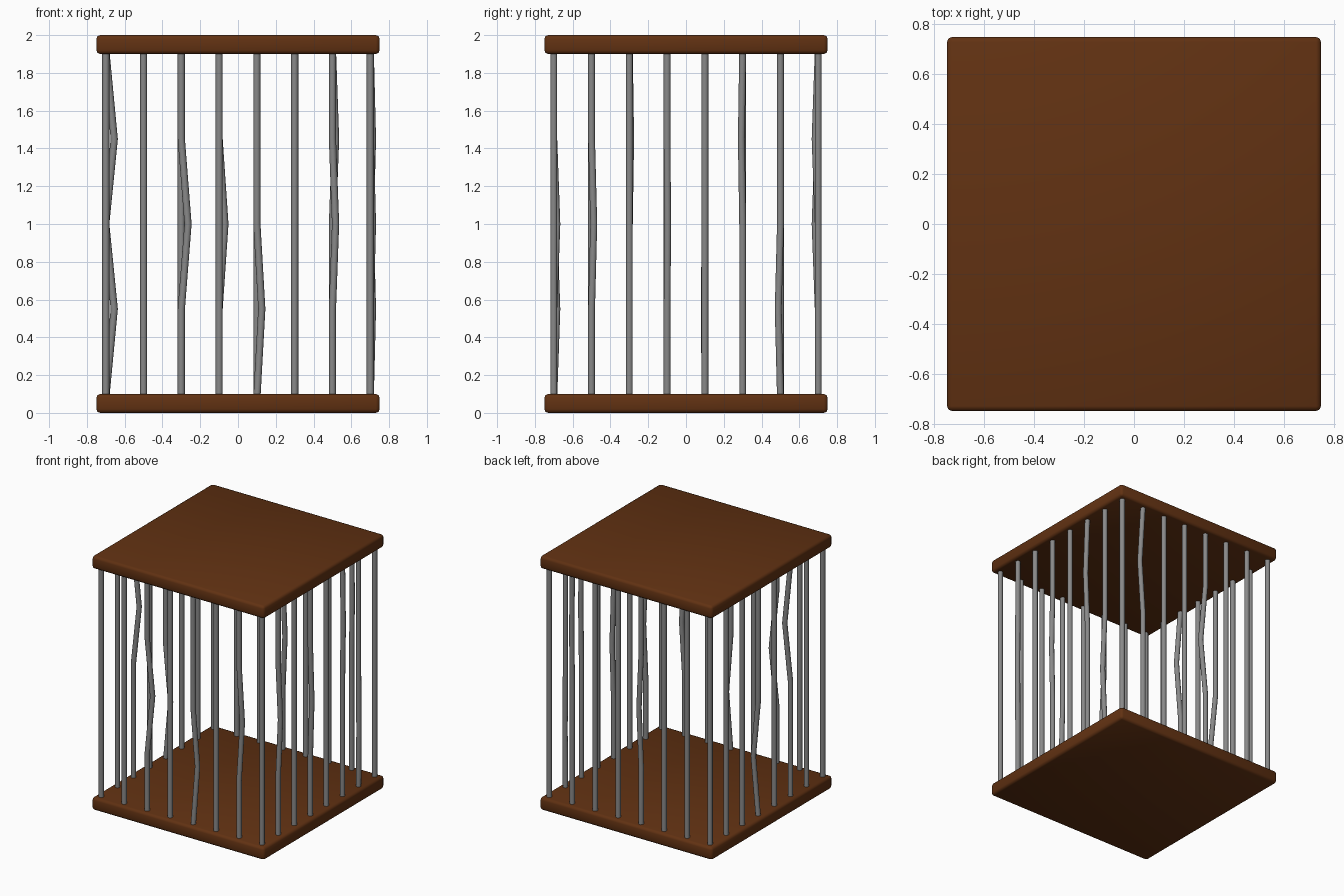
import bpy
import bmesh
import math
from mathutils import Vector

cube = bpy.data.objects.get("Cube")
if cube:
    bpy.data.objects.remove(cube)


def material(name, rgb):
    mat = bpy.data.materials.new(name)
    mat.use_nodes = True
    mat.diffuse_color = (*rgb, 1)
    mat.node_tree.nodes["Principled BSDF"].inputs["Base Color"].default_value = (*rgb, 1)
    return mat


WOOD = material("brown wood", (0.12, 0.031, 0.006))
METAL = material("grey metal", (0.25, 0.25, 0.25))


def finish(bm, name, mat):
    bmesh.ops.recalc_face_normals(bm, faces=bm.faces)
    mesh = bpy.data.meshes.new(name)
    bm.to_mesh(mesh)
    bm.free()
    mesh.materials.append(mat)
    mesh.shade_smooth()
    obj = bpy.data.objects.new(name, mesh)
    bpy.context.collection.objects.link(obj)
    return obj


# Chamfered wooden plate, softly shaded across its edges
def plate(name, z):
    bm = bmesh.new()
    bmesh.ops.create_cube(bm, size=1)
    bmesh.ops.scale(bm, vec=(1.5, 1.5, 0.1), verts=bm.verts)
    bmesh.ops.translate(bm, vec=(0, 0, z), verts=bm.verts)
    bmesh.ops.bevel(bm, geom=bm.edges[:], offset=0.02, segments=2,
                    profile=0.5, affect='EDGES')
    finish(bm, name, WOOD)


# Upright bar made of stacked rings; one ring may be pushed out of line
SIDES = 10
RADIUS = 0.019
LEVELS = (0.08, 0.55, 1.0, 1.45, 1.92)
PULL = 0.0236
PULL_CENTRE = Vector((1.2, 0))


def bar(name, x, y, bent_level=None):
    bm = bmesh.new()
    rings = []
    for level, z in enumerate(LEVELS):
        centre = Vector((x, y))
        if level == bent_level:
            centre += (PULL_CENTRE - centre) * PULL
        ring = []
        for i in range(SIDES):
            a = math.tau * i / SIDES
            ring.append(bm.verts.new((centre.x + RADIUS * math.cos(a),
                                      centre.y + RADIUS * math.sin(a), z)))
        rings.append(ring)
    for low, high in zip(rings, rings[1:]):
        for i in range(SIDES):
            j = (i + 1) % SIDES
            bm.faces.new((low[i], low[j], high[j], high[i]))
    finish(bm, name, METAL)


plate("bottom_plate", 0.05)
plate("top_plate", 1.95)

# Bent bars on each side: position along the side (in tenths) -> bent level
BENT = {
    "front": {-3: 2, 1: 1, 5: 2},
    "back": {-1: 2, 5: 3},
    "left": {},
    "right": {},
}
BENT["right"] = {-3: 3, 1: 1}
BENT["left"] = {-5: 2, -1: 2, 3: 3, 5: 1}

EDGE = 0.7
for side, sign in (("front", -1), ("back", 1)):
    for n, t in enumerate(range(-7, 8, 2)):
        bar(f"{side}_bar_{n + 1}", t / 10, sign * EDGE, BENT[side].get(t))
for side, sign in (("right", -1), ("left", 1)):
    for n, t in enumerate(range(-5, 6, 2)):
        bar(f"{side}_bar_{n + 1}", sign * EDGE, t / 10, BENT[side].get(t))
